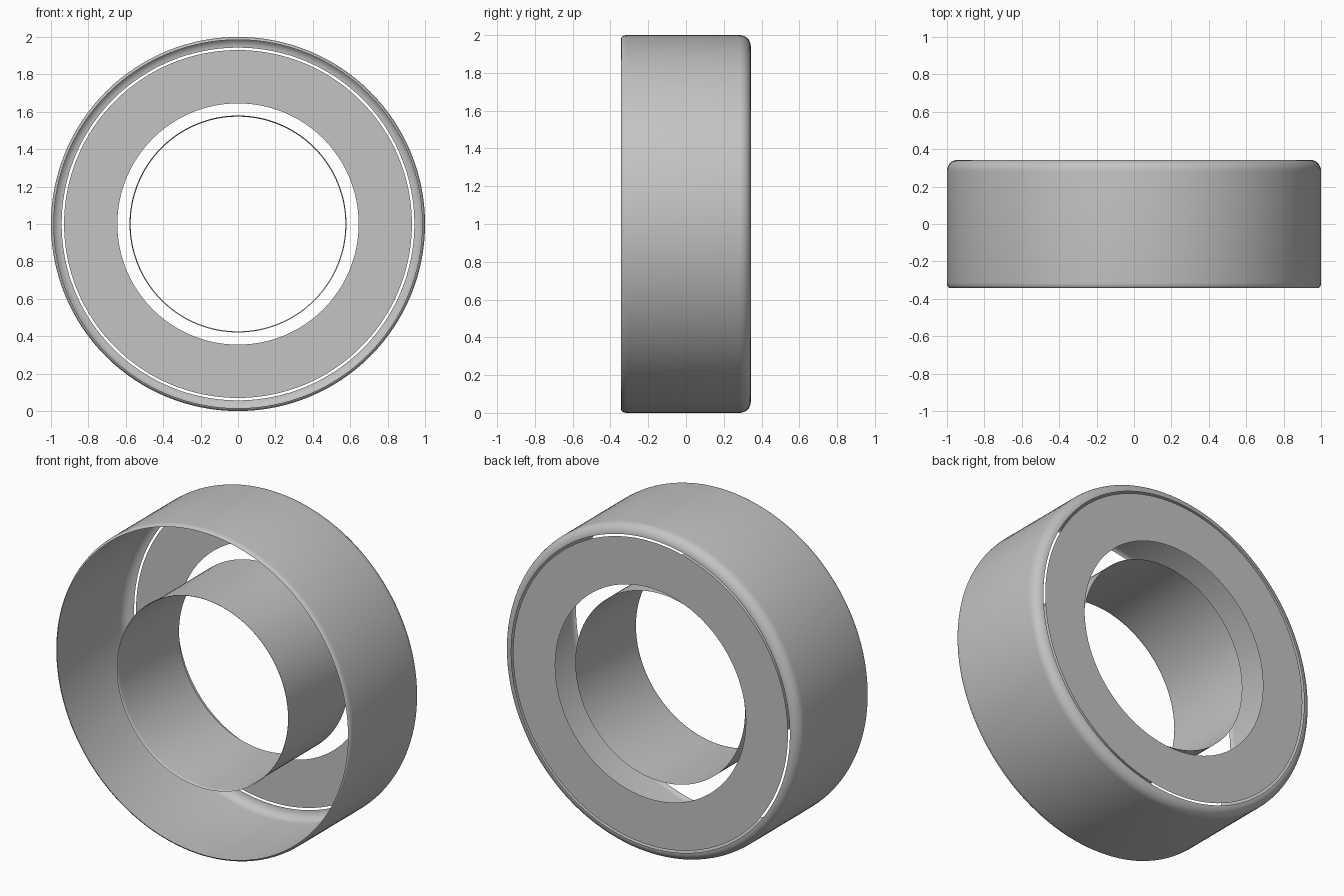
import bpy, bmesh, math
from mathutils import Matrix, Vector

cube = bpy.data.objects.get("Cube")
if cube:
    bpy.data.objects.remove(cube, do_unlink=True)

GREY = (0.55, 0.55, 0.55, 1)
grey = bpy.data.materials.new("plain grey")
grey.use_nodes = True
grey.diffuse_color = GREY
grey.node_tree.nodes["Principled BSDF"].inputs["Base Color"].default_value = GREY

SEGMENTS = 128
FRONT, BACK = -0.343, 0.343


def arc(cr, cy, rr, ry, start, end, steps):
    """Elliptical arc of (radius, y) points, angles in degrees."""
    angles = [math.radians(start + (end - start) * i / steps) for i in range(steps + 1)]
    return [(cr + rr * math.cos(a), cy + ry * math.sin(a)) for a in angles]


def revolve(name, profile):
    """Turn a (radius, y) profile around the horizontal y axis at z = 1."""
    bm = bmesh.new()
    verts = [bm.verts.new((r, y, 1)) for r, y in profile]
    edges = [bm.edges.new(pair) for pair in zip(verts, verts[1:])]
    bmesh.ops.spin(bm, geom=verts + edges, cent=(0, 0, 1), axis=(0, 1, 0),
                   angle=math.tau, steps=SEGMENTS, use_duplicate=False)
    bmesh.ops.remove_doubles(bm, verts=bm.verts, dist=0.0001)
    bmesh.ops.recalc_face_normals(bm, faces=bm.faces)
    # Point the sheet away from the axis, or to the back where it is flat
    face = max(bm.faces, key=lambda f: f.calc_area())
    centre = face.calc_center_median()
    outward = Vector((centre.x, 0, centre.z - 1)).normalized() + Vector((0, 1, 0))
    if face.normal.dot(outward) < 0:
        bmesh.ops.reverse_faces(bm, faces=bm.faces)
    mesh = bpy.data.meshes.new(name)
    bm.to_mesh(mesh)
    bm.free()
    mesh.materials.append(grey)
    obj = bpy.data.objects.new(name, mesh)
    bpy.context.collection.objects.link(obj)
    bpy.ops.object.select_all(action='DESELECT')
    obj.select_set(True)
    bpy.context.view_layer.objects.active = obj
    bpy.ops.object.shade_smooth_by_angle(angle=math.radians(35))


# Outer shell: small front lip, straight wall, rounded back shoulder
revolve("outer_ring",
        arc(0.985, FRONT + 0.03, 0.015, 0.03, -90, 0, 4)
        + arc(0.943, BACK - 0.06, 0.057, 0.06, 0, 90, 8))

# Flat washer closing the back, with a narrow gap to the shell
revolve("back_shield", [(0.93, BACK), (0.645, BACK)])

# Inner sleeve: slightly flared front lip, stops short of the back
revolve("inner_sleeve",
        arc(0.58, FRONT + 0.02, 0.006, 0.02, 270, 180, 3) + [(0.574, 0.25)])
